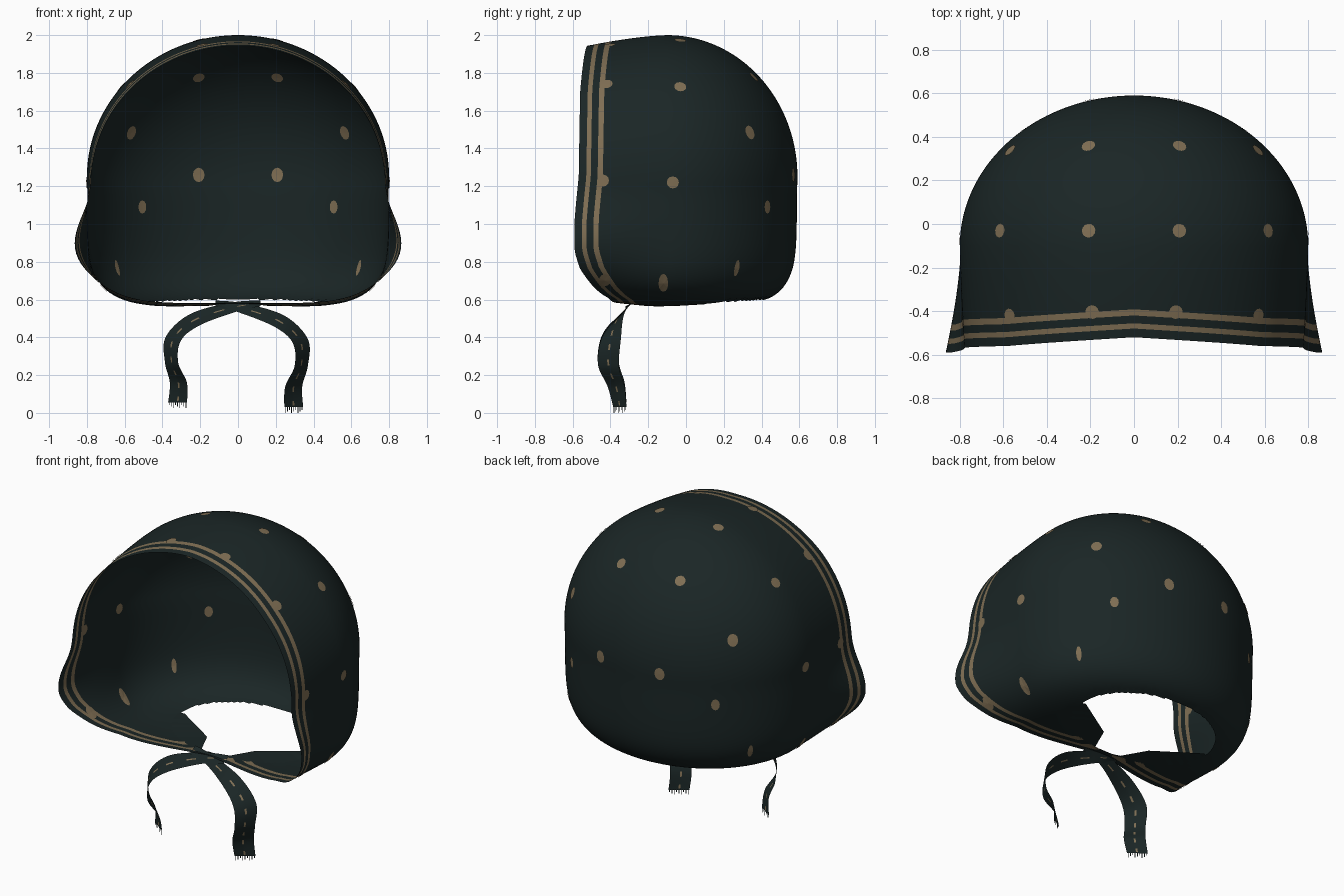
import bpy, bmesh, math
from mathutils import Vector
from mathutils.bvhtree import BVHTree

if "Cube" in bpy.data.objects:
    bpy.data.objects.remove(bpy.data.objects["Cube"])


def material(name, rgb):
    m = bpy.data.materials.new(name)
    m.use_nodes = True
    m.diffuse_color = (*rgb, 1)
    m.node_tree.nodes["Principled BSDF"].inputs["Base Color"].default_value = (*rgb, 1)
    return m


CLOTH = material("dark teal cloth", (0.0105, 0.019, 0.019))
TAN = material("tan print", (0.215, 0.158, 0.088))


def make_object(name, bm, mats, smooth=True):
    me = bpy.data.meshes.new(name)
    bm.to_mesh(me)
    bm.free()
    for m in mats:
        me.materials.append(m)
    ob = bpy.data.objects.new(name, me)
    bpy.context.collection.objects.link(ob)
    for p in me.polygons:
        p.use_smooth = smooth


def lookup(table, v):
    for (a, p), (b, q) in zip(table, table[1:]):
        if v <= b:
            return p + (q - p) * max(0, v - a) / (b - a)
    return table[-1][1]


# Hood shell: round above, fuller towards the neck
MID_Y, MID_Z = -0.1, 1.25
EDGE_Y = [(-90, -0.3), (-53, -0.41), (-44, -0.49), (-35, -0.56), (-28, -0.59),
          (-18, -0.59), (0, -0.568), (40, -0.56), (90, -0.52)]
BANDS = [0, 0.04, 0.064, 0.1, 0.128]
COLS, BACK = 192, 60
FRONT = len(BANDS) + 5


def body(a, phi):
    d = Vector((math.cos(a) * math.sin(phi), math.cos(phi), math.sin(a) * math.sin(phi)))
    t = min(1, max(0, -d.z / 0.6))
    n = 2 + 3 * t * t * (3 - 2 * t)
    r = (math.hypot(d.x, d.y) ** n + abs(d.z) ** n) ** (-1 / n)
    h = 0.75 if d.z > 0 else 0.69
    return Vector((0.8 * d.x * r, MID_Y + 0.69 * d.y * r, MID_Z + h * d.z * r))


def front(a, row):
    ring = body(a, math.pi / 2)
    deg = math.degrees(math.asin(math.sin(a)))
    depth = MID_Y - lookup(EDGE_Y, deg)
    dist = BANDS[row] if row < len(BANDS) else \
        BANDS[-1] + (depth - BANDS[-1]) * (row - len(BANDS) + 1) / 6
    scale = 0.97 - 0.045 * max(0, math.sin(a)) + 0.12 * math.exp(-((deg + 26) / 13) ** 2)
    k = 1 + (1 - dist / depth) ** 1.5 * (scale - 1)
    return Vector((ring.x * k, MID_Y - depth + dist, MID_Z + (ring.z - MID_Z) * k))


bm = bmesh.new()
rows = []
for i in range(FRONT + BACK):
    ring = []
    for j in range(COLS):
        a = math.tau * (j + 0.5) / COLS
        co = front(a, i) if i < FRONT else body(a, math.pi / 2 * (1 - (i - FRONT) / BACK))
        ring.append(bm.verts.new(co))
    rows.append(ring)
for i in range(len(rows) - 1):
    for j in range(COLS):
        k = (j + 1) % COLS
        f = bm.faces.new((rows[i][j], rows[i][k], rows[i + 1][k], rows[i + 1][j]))
        f.material_index = int(i in (1, 3))
bm.faces.new(rows[-1])

# Neck opening: remove the underside inside an oval, then fit its rim to the oval
HOLE_Y, RX, RY = 0.085, 0.47, 0.335


def oval(co):
    return math.hypot(co.x / RX, (co.y - HOLE_Y) / RY)


bmesh.ops.delete(bm, geom=[v for v in bm.verts if v.co.z < 0.8 and oval(v.co) < 0.98],
                 context='VERTS')
for v in bm.verts:
    if v.is_boundary and v.co.z < 0.8 and oval(v.co) < 1.14:
        q = oval(v.co)
        v.co.x /= q
        v.co.y = HOLE_Y + (v.co.y - HOLE_Y) / q
bmesh.ops.recalc_face_normals(bm, faces=bm.faces[:])
tree = BVHTree.FromBMesh(bm)
make_object("hood", bm, [CLOTH, TAN])

# Pointed chin flaps reaching into the neck opening
bm = bmesh.new()
TIP = Vector((0.17, -0.07, 0.565))
START, END = Vector((0.45, 0.1, 0.575)), Vector((0.09, -0.24, 0.575))
for side in (1, -1):
    pairs = []
    for i in range(17):
        t = i / 16
        a = -t * math.radians(78)
        rim = Vector((RX * 1.02 * math.cos(a), HOLE_Y + RY * 1.02 * math.sin(a), 0.575))
        rim = tree.find_nearest(rim)[0]
        inner = START.lerp(TIP, t / 0.625) if t < 0.625 else TIP.lerp(END, (t - 0.625) / 0.375)
        pairs.append([bm.verts.new((p.x * side, p.y, p.z)) for p in (rim, inner)])
    for p, q in zip(pairs, pairs[1:]):
        bm.faces.new((p[0], p[1], q[1], q[0]))
make_object("chin_flaps", bm, [CLOTH], False)

# Printed dots: thin curved discs on both sides of the cloth (place, width, height)
DOTS = [((0.8, -0.07, 1.22), 1, 1), ((0.62, -0.03, 1.73), 1, 1), ((0.21, -0.03, 1.98), 1, 1),
        ((0.21, 0.36, 1.78), 1, 1), ((0.58, 0.35, 1.49), 1, 1.2), ((0.21, 0.57, 1.26), 1, 1.2),
        ((0.51, 0.43, 1.09), 0.8, 1.1), ((0.74, -0.12, 0.68), 0.8, 1.9),
        ((0.66, 0.28, 0.76), 0.5, 1.4), ((0.2, -0.41, 1.98), 1, 1), ((0.57, -0.42, 1.74), 1, 1),
        ((0.8, -0.44, 1.23), 1, 1), ((0.75, -0.43, 0.7), 1, 1.4)]
bm = bmesh.new()
for place, wide, tall in DOTS:
    for side in (1, -1):
        c, n, _, _ = tree.find_nearest(Vector((place[0] * side, place[1], place[2])))
        across = n.cross(Vector((0, 0, 1))).normalized()
        up = across.cross(n)
        for lift in (0.004, -0.004):
            ring = []
            for j in range(12):
                a = math.tau * j / 12
                p = c + 0.032 * (across * math.cos(a) * wide + up * math.sin(a) * tall)
                hit, hn, _, _ = tree.find_nearest(p)
                ring.append(bm.verts.new(hit + hn * lift))
            hub = bm.verts.new(c + n * lift)
            for j in range(12):
                bm.faces.new((ring[j - 1], ring[j], hub))
make_object("printed_dots", bm, [TAN], False)

# Tie ribbons: a centre path with a half-width vector at each point
PATH = [(-0.12, -0.29, 0.58), (0.02, -0.31, 0.555), (0.22, -0.37, 0.485), (0.33, -0.4, 0.38),
        (0.335, -0.41, 0.25), (0.295, -0.37, 0.14), (0.295, -0.35, 0.03)]
HALF = [(0, 0.03, 0.015), (0.01, 0.02, 0.025), (0.025, 0.04, 0.03), (0.04, 0.055, 0.01),
        (0.035, 0.055, 0), (0.045, 0.045, 0), (0.05, 0.035, 0)]


def spline(points, t):
    i = min(int(t), len(points) - 2)
    f = t - i
    a, b, c, d = (Vector(points[min(max(i + k, 0), len(points) - 1)]) for k in (-1, 0, 1, 2))
    return 0.5 * (2 * b + (c - a) * f + (2 * a - 5 * b + 4 * c - d) * f * f
                  + (3 * b - a - 3 * c + d) * f ** 3)


def ribbon(name, side, shift):
    bm = bmesh.new()
    steps = 48
    lanes = (-1, -0.1, 0.08, 1)
    grid = []
    for i in range(steps + 1):
        t = (len(PATH) - 1) * i / steps
        c, h = spline(PATH, t) + Vector(shift) * i / steps, spline(HALF, t)
        pts = [c + h * k for k in lanes]
        grid.append([bm.verts.new((p.x * side, p.y, p.z)) for p in pts])
    for i in range(steps):
        for k in range(3):
            f = bm.faces.new((grid[i][k], grid[i][k + 1], grid[i + 1][k + 1], grid[i + 1][k]))
            f.material_index = int(k == 1 and i % 5 < 2)
    # Frayed threads along the cut end
    a, b = grid[-1][0].co.copy(), grid[-1][-1].co.copy()
    for j in range(9):
        p, w = a.lerp(b, (j + 0.5) / 9), (b - a) * 0.02
        drop = Vector((0, 0, -0.03 + 0.008 * (j % 3)))
        bm.faces.new([bm.verts.new(q) for q in (p - w, p + w, p + w + drop, p - w + drop)])
    make_object(name, bm, [CLOTH, TAN])


ribbon("left_tie", 1, (0, 0, 0))
ribbon("right_tie", -1, (0.025, 0, 0.025))
